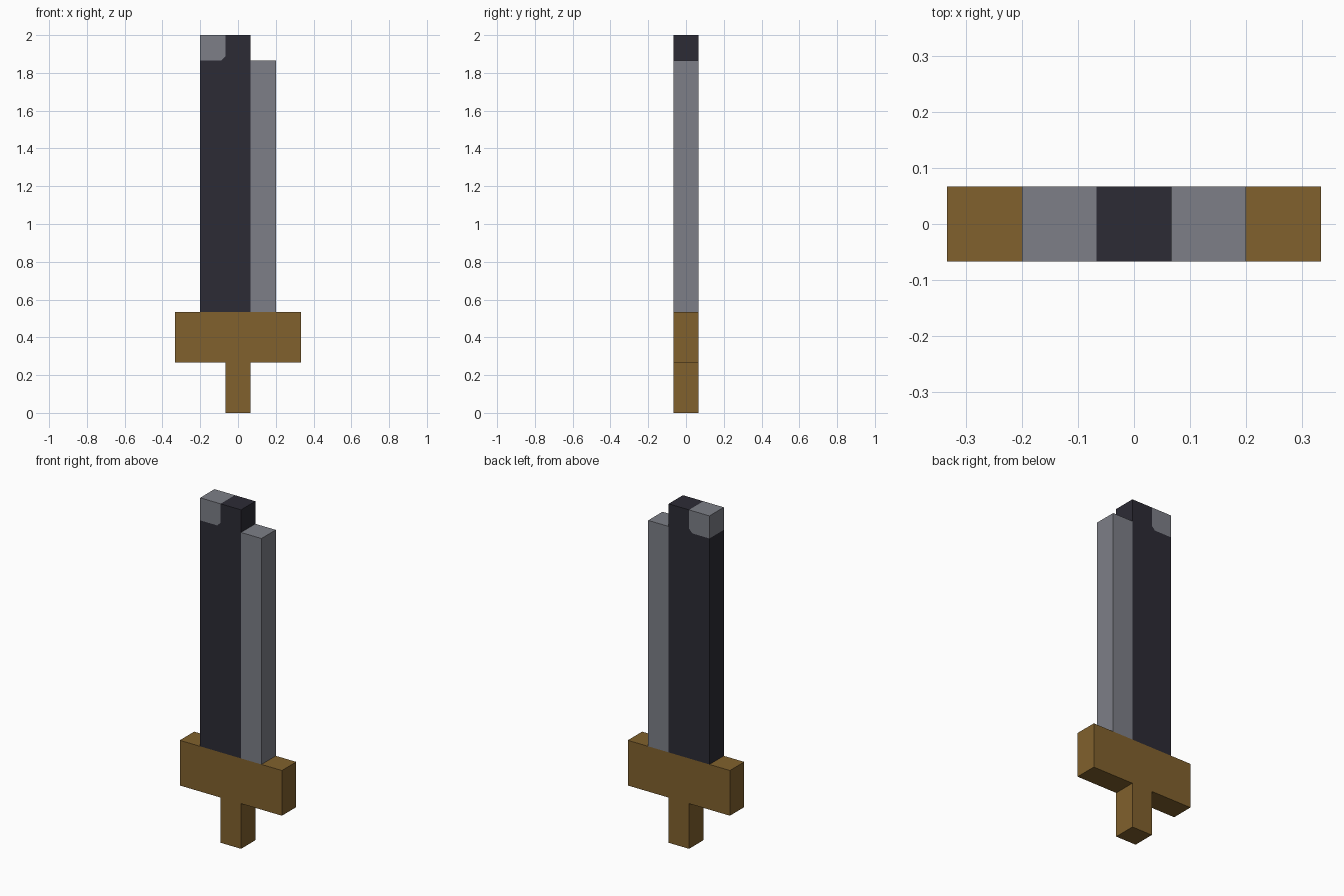
import bpy
import bmesh

cube = bpy.data.objects.get("Cube")
if cube:
    bpy.data.objects.remove(cube, do_unlink=True)

U = 2 / 15        # one block of the model's grid
H = U / 2         # half a block, also half the thickness
C = 0.022         # small corner cut where the pale tip meets the dark blade


def linear(v):
    v /= 255
    return v / 12.92 if v <= 0.04045 else ((v + 0.055) / 1.055) ** 2.4


def material(name, *rgb):
    col = (*map(linear, rgb), 1)
    m = bpy.data.materials.new(name)
    m.use_nodes = True
    m.diffuse_color = col
    m.node_tree.nodes["Principled BSDF"].inputs["Base Color"].default_value = col
    return m


def slab(name, profile, mat):
    """Extrude an (x, z) outline through the sword's thickness."""
    bm = bmesh.new()
    face = bm.faces.new([bm.verts.new((x, -H, z)) for x, z in profile])
    ext = bmesh.ops.extrude_face_region(bm, geom=[face])
    verts = [g for g in ext["geom"] if isinstance(g, bmesh.types.BMVert)]
    bmesh.ops.translate(bm, verts=verts, vec=(0, 2 * H, 0))
    bmesh.ops.recalc_face_normals(bm, faces=bm.faces)
    me = bpy.data.meshes.new(name)
    bm.to_mesh(me)
    bm.free()
    me.materials.append(mat)
    ob = bpy.data.objects.new(name, me)
    bpy.context.collection.objects.link(ob)
    return ob


def rect(x0, x1, z0, z1):
    return [(x0, z0), (x1, z0), (x1, z1), (x0, z1)]


brown = material("brown wood", 129, 97, 45)
dark = material("dark steel", 44, 43, 53)
grey = material("grey steel", 125, 127, 135)

grip_top, guard_top, edge_top, top = 2 * U, 4 * U, 14 * U, 15 * U
left, right, guard = -3 * H, 3 * H, 5 * H

# Grip and crossguard as one T-shaped outline
slab("hilt", [(-H, 0), (H, 0), (H, grip_top), (guard, grip_top), (guard, guard_top),
              (-guard, guard_top), (-guard, grip_top), (-H, grip_top)], brown)

# Line where the dark blade and the pale tip meet, with its cut corner
seam = [(left, edge_top), (-H - C, edge_top), (-H, edge_top + C), (-H, top)]

slab("blade_spine", [(left, guard_top), (H, guard_top), (H, top)] + seam[::-1], dark)
slab("blade_tip", seam + [(left, top)], grey)

# Shorter cutting edge beside the spine
slab("cutting_edge", rect(H, right, guard_top, edge_top), grey)
